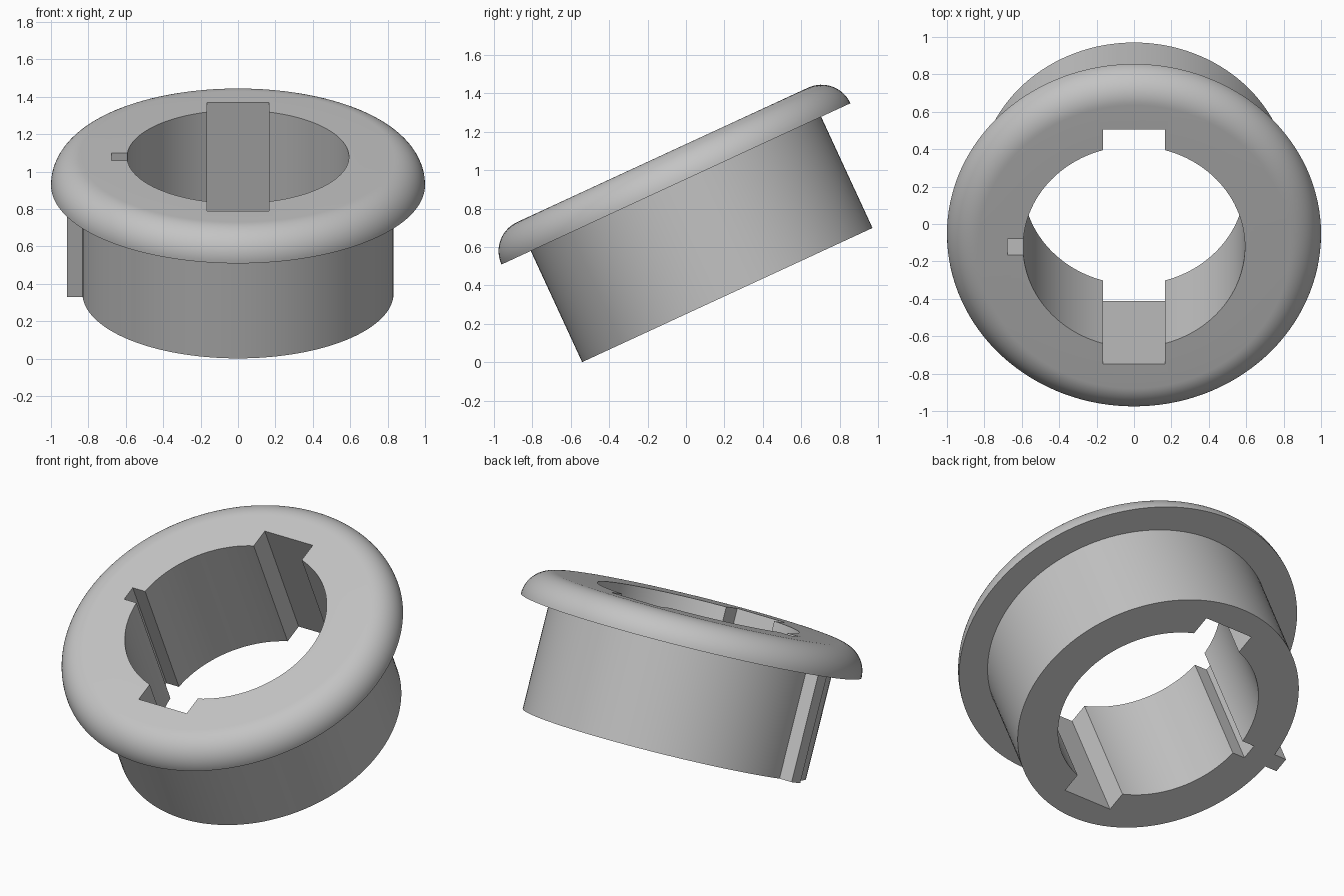
import bpy, bmesh, math
from mathutils import Matrix

if "Cube" in bpy.data.objects:
    bpy.data.objects.remove(bpy.data.objects["Cube"], do_unlink=True)

BODY_R, HOLE_R, RIM_R = 0.832, 0.593, 1.0
RIM_Z, ROUND = 0.637, 0.166
TILT = Matrix.Translation((0, 0.215, 0.35)) @ Matrix.Rotation(math.radians(24.8), 4, "X")

grey = bpy.data.materials.new("plain grey")
grey.use_nodes = True
grey.diffuse_color = (0.55, 0.55, 0.55, 1)
grey.node_tree.nodes["Principled BSDF"].inputs["Base Color"].default_value = grey.diffuse_color


def make_object(name, bm):
    bmesh.ops.recalc_face_normals(bm, faces=bm.faces)
    mesh = bpy.data.meshes.new(name)
    bm.to_mesh(mesh)
    bm.free()
    mesh.materials.append(grey)
    obj = bpy.data.objects.new(name, mesh)
    bpy.context.collection.objects.link(obj)
    return obj


def lathe(name, profile, steps=128):
    bm = bmesh.new()
    verts = [bm.verts.new((r, 0, z)) for r, z in profile]
    edges = [bm.edges.new((a, b)) for a, b in zip(verts, verts[1:] + verts[:1])]
    bmesh.ops.spin(bm, geom=verts + edges, cent=(0, 0, 0), axis=(0, 0, 1),
                   angle=math.tau, steps=steps, use_merge=True)
    bmesh.ops.remove_doubles(bm, verts=bm.verts, dist=1e-5)
    return make_object(name, bm)


def box(name, low, high):
    bm = bmesh.new()
    bmesh.ops.create_cube(bm, size=1)
    for v in bm.verts:
        v.co = [lo + (c + 0.5) * (hi - lo) for c, lo, hi in zip(v.co, low, high)]
    return make_object(name, bm)


# Sleeve with a quarter-round rim
dome = [(RIM_R - ROUND + ROUND * math.cos(a), RIM_Z + ROUND * math.sin(a))
        for a in (math.radians(90 * i / 16) for i in range(17))]
profile = [(HOLE_R, 0), (BODY_R, 0), (BODY_R, RIM_Z)] + dome + [(HOLE_R, RIM_Z + ROUND)]
bushing = lathe("flanged_bushing", profile)

# Keyways: one wide pair front to back, one narrow slot on the right
cutters = [
    box("wide_keyway_cutter", (-0.167, -0.69, -0.1), (0.167, 0.69, 1)),
    box("narrow_keyway_cutter", (-0.677, -0.047, -0.1), (-0.4, 0.047, 1)),
]
bpy.context.view_layer.objects.active = bushing
for cutter in cutters:
    cutter.hide_render = True
    mod = bushing.modifiers.new("keyway", "BOOLEAN")
    mod.operation, mod.solver, mod.object = "DIFFERENCE", "EXACT", cutter
    bpy.ops.object.modifier_apply(modifier=mod.name)
    bpy.data.objects.remove(cutter, do_unlink=True)

# Outer locating key under the rim
key = box("outer_key", (-0.915, -0.047, 0), (-0.81, 0.047, RIM_Z + 0.005))

# Tilt the whole part and keep the hard edges crisp
for obj in (bushing, key):
    obj.data.transform(TILT)
bpy.ops.object.select_all(action="DESELECT")
bushing.select_set(True)
bpy.context.view_layer.objects.active = bushing
bpy.ops.object.shade_smooth_by_angle(angle=math.radians(30))
